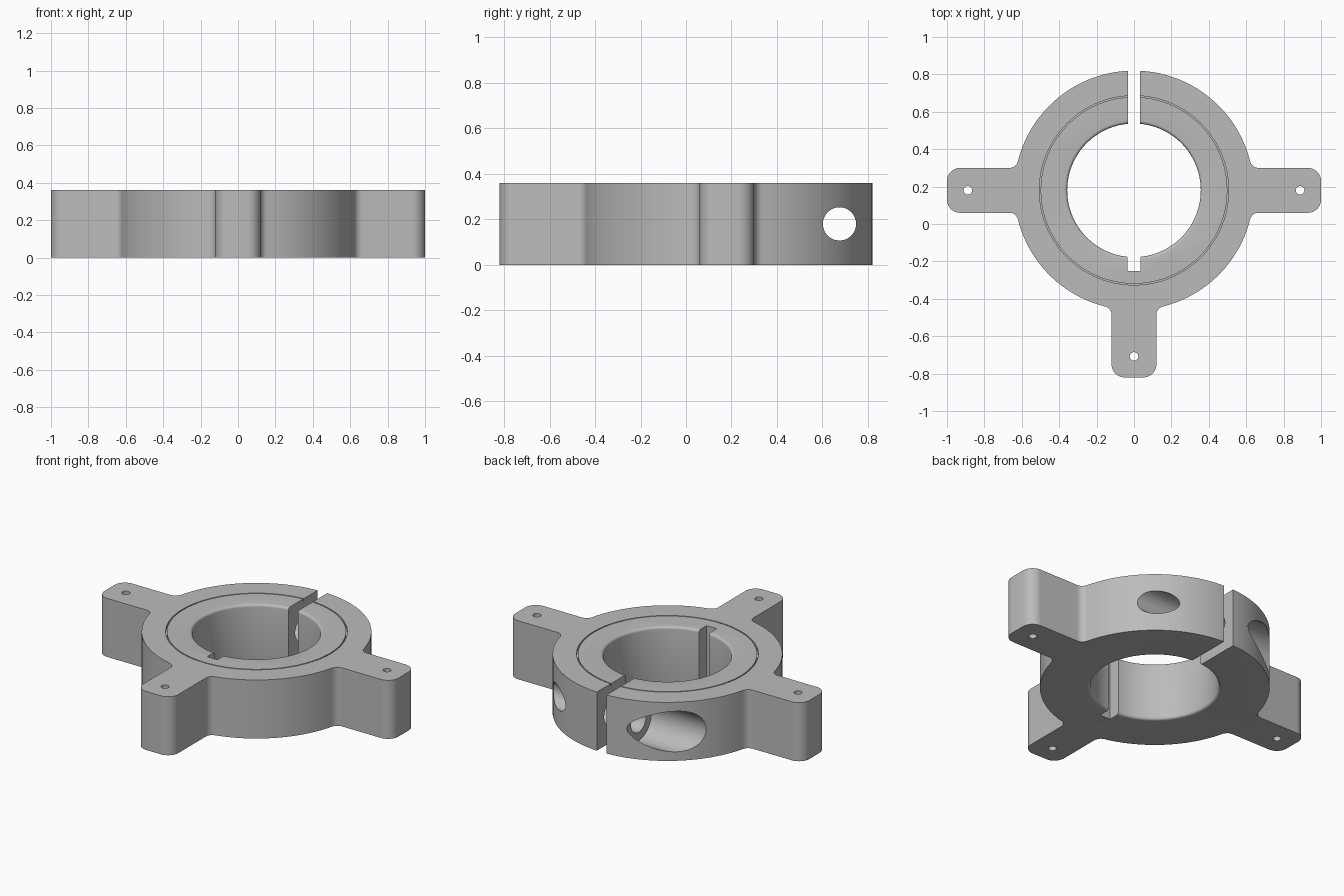
import bpy, bmesh, math
from mathutils import Matrix, Vector

cube = bpy.data.objects.get("Cube")
if cube:
    bpy.data.objects.remove(cube, do_unlink=True)

HEIGHT = 0.36
CENTRE = Vector((0, 0.18, 0))
RING_R, BORE_R = 0.64, 0.357
ARM_W, ARM_LEN = 0.12, 1.0
CORNER, FILLET = 0.07, 0.045
BOLT_Y = 0.675

steel = bpy.data.materials.new("plain grey steel")
steel.use_nodes = True
grey = (0.5, 0.5, 0.5, 1)
steel.diffuse_color = grey
steel.node_tree.nodes["Principled BSDF"].inputs["Base Color"].default_value = grey


def make_object(name, bm):
    bmesh.ops.recalc_face_normals(bm, faces=bm.faces)
    mesh = bpy.data.meshes.new(name)
    bm.to_mesh(mesh)
    bm.free()
    mesh.materials.append(steel)
    obj = bpy.data.objects.new(name, mesh)
    bpy.context.collection.objects.link(obj)
    return obj


def arc(cx, cy, r, start, end, steps):
    return [Vector((cx + r * math.cos(a), cy + r * math.sin(a), 0))
            for a in (start + (end - start) * i / steps for i in range(steps + 1))]


def box(name, low, high):
    bm = bmesh.new()
    low, high = Vector(low), Vector(high)
    size = Matrix.Diagonal((*(high - low), 1))
    bmesh.ops.create_cube(bm, size=1, matrix=Matrix.Translation((low + high) / 2) @ size)
    return make_object(name, bm)


def cylinder(name, r, low, high, segments):
    bm = bmesh.new()
    low, high = Vector(low), Vector(high)
    axis = high - low
    turn = axis.to_track_quat('Z', 'Y').to_matrix().to_4x4()
    bmesh.ops.create_cone(bm, cap_ends=True, segments=segments, radius1=r, radius2=r,
                          depth=axis.length, matrix=Matrix.Translation((low + high) / 2) @ turn)
    return make_object(name, bm)


def lathe(name, profile, closed, segments=128):
    """Turn (radius, height) points about the ring's axis."""
    bm = bmesh.new()
    rings = []
    for r, z in profile:
        pts = arc(CENTRE.x, CENTRE.y, r, 0, math.tau, segments)[:-1]
        rings.append([bm.verts.new((p.x, p.y, z)) for p in pts])
    pairs = list(zip(rings, rings[1:]))
    if closed:
        pairs.append((rings[-1], rings[0]))
    else:
        bm.faces.new(rings[0])
        bm.faces.new(rings[-1])
    for a, b in pairs:
        for i in range(segments):
            j = (i + 1) % segments
            bm.faces.new((a[i], a[j], b[j], b[i]))
    return make_object(name, bm)


# Half outline of one arm pointing along +x: root fillet, then rounded tip corner
root_x = math.sqrt((RING_R + FILLET) ** 2 - (ARM_W + FILLET) ** 2)
root_angle = math.atan2(ARM_W + FILLET, root_x)
upper = arc(root_x, ARM_W + FILLET, FILLET, root_angle + math.pi, 1.5 * math.pi, 6)
upper += arc(ARM_LEN - CORNER, ARM_W - CORNER, CORNER, math.pi / 2, 0, 10)
lower = [Vector((p.x, -p.y, 0)) for p in upper]
arm = lower + upper[::-1]

# Full body outline: three arms joined by ring arcs
outline = []
arms = [-math.pi, -math.pi / 2, 0]
for k, angle in enumerate(arms):
    turn = Matrix.Rotation(angle, 3, 'Z')
    outline += [turn @ p for p in arm]
    following = arms[k + 1] if k < 2 else math.pi
    steps = 24 if k < 2 else 64
    outline += arc(0, 0, RING_R, angle + root_angle, following - root_angle, steps)[1:-1]

bm = bmesh.new()
base = bm.faces.new([bm.verts.new(p + CENTRE) for p in outline])
top = bmesh.ops.extrude_face_region(bm, geom=[base])["geom"]
bmesh.ops.translate(bm, vec=(0, 0, HEIGHT), verts=[v for v in top if isinstance(v, bmesh.types.BMVert)])
body = make_object("clamp_ring_body", bm)

# Bore with rounded rims, and the fine circular groove on the top
ROUND = 0.016
rim = [(BORE_R + ROUND * (1 - math.sin(a)), ROUND * (1 - math.cos(a)))
       for a in (math.pi / 2 * i / 5 for i in range(6))]
rim.insert(0, (rim[0][0], -0.1))
bore = rim + [(r, HEIGHT - z) for r, z in reversed(rim)]
cutters = [lathe("bore_cutter", bore, False)]
groove = [(0.499, HEIGHT - 0.015), (0.506, HEIGHT - 0.015), (0.506, HEIGHT + 0.05), (0.499, HEIGHT + 0.05)]
cutters.append(lathe("groove_cutter", groove, True))

# Clamping slot at the back and keyway at the front of the bore
cutters.append(box("slot_cutter", (-0.033, 0.3, -0.1), (0.033, 1, 0.5)))
cutters.append(box("keyway_cutter", (-0.035, -0.25, -0.1), (0.035, 0, 0.5)))

# Cross bolt hole with a counterbore on one side
mid = HEIGHT / 2
cutters.append(cylinder("bolt_hole_cutter", 0.073, (-1, BOLT_Y, mid), (1, BOLT_Y, mid), 48))
cutters.append(cylinder("counterbore_cutter", 0.125, (-1, BOLT_Y, mid), (-0.15, BOLT_Y, mid), 64))

# Small mounting hole in each arm
for angle in arms:
    p = CENTRE + Matrix.Rotation(angle, 3, 'Z') @ Vector((0.888, 0, 0))
    cutters.append(cylinder("arm_hole_cutter", 0.023, (p.x, p.y, -0.1), (p.x, p.y, 0.5), 24))

bpy.ops.object.select_all(action='DESELECT')
bpy.context.view_layer.objects.active = body
body.select_set(True)
for cutter in cutters:
    cutter.hide_render = True
    cut = body.modifiers.new(cutter.name, 'BOOLEAN')
    cut.operation = 'DIFFERENCE'
    cut.solver = 'EXACT'
    cut.object = cutter
    bpy.ops.object.modifier_apply(modifier=cut.name)
for cutter in cutters:
    bpy.data.objects.remove(cutter, do_unlink=True)

bpy.ops.object.shade_smooth_by_angle(angle=math.radians(30))
